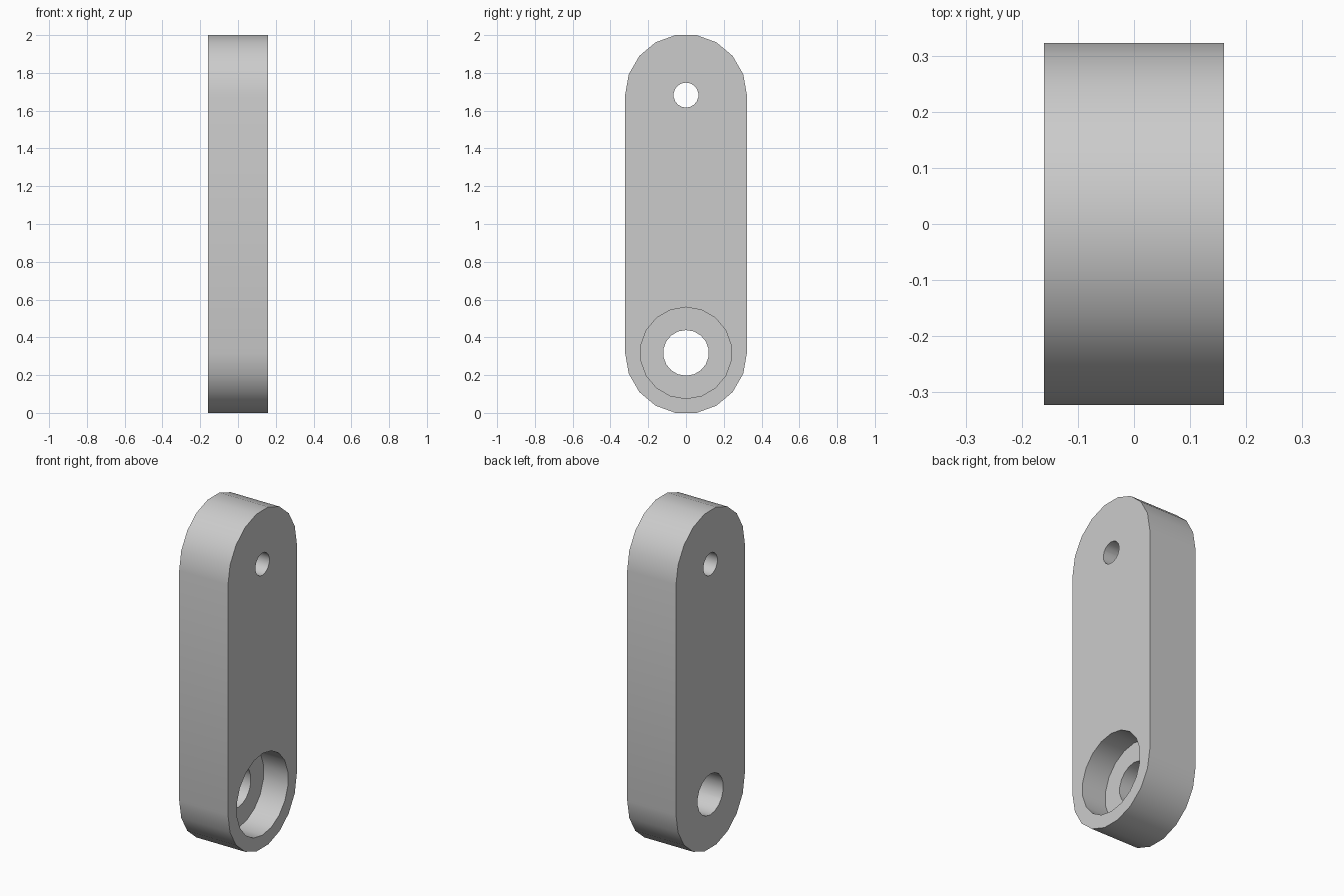
import bpy, bmesh
from math import sin, cos, radians

cube = bpy.data.objects.get("Cube")
if cube:
    bpy.data.objects.remove(cube, do_unlink=True)

RADIUS = 0.3225          # rounded end radius
HALF = 0.16              # half thickness
LOW, HIGH = 0.3176, 1.6824   # heights of the two hole centres
STEP = 20                # degrees per arc segment

grey = bpy.data.materials.new("plain grey")
grey.use_nodes = True
grey.diffuse_color = (0.6, 0.6, 0.6, 1)
grey.node_tree.nodes["Principled BSDF"].inputs["Base Color"].default_value = (0.6, 0.6, 0.6, 1)


def arc(radius, z, start, end):
    return [(radius * cos(radians(a)), z + radius * sin(radians(a)))
            for a in range(start, end, STEP)]


def prism(name, outline, x0, x1):
    """Extrude a (y, z) outline along x."""
    bm = bmesh.new()
    face = bm.faces.new([bm.verts.new((x0, y, z)) for y, z in outline])
    out = bmesh.ops.extrude_face_region(bm, geom=[face])
    moved = [v for v in out["geom"] if isinstance(v, bmesh.types.BMVert)]
    bmesh.ops.translate(bm, verts=moved, vec=(x1 - x0, 0, 0))
    bmesh.ops.recalc_face_normals(bm, faces=bm.faces)
    mesh = bpy.data.meshes.new(name)
    bm.to_mesh(mesh)
    bm.free()
    mesh.materials.append(grey)
    obj = bpy.data.objects.new(name, mesh)
    bpy.context.collection.objects.link(obj)
    return obj


# Link arm with two rounded ends
outline = arc(RADIUS, HIGH, 0, 181) + arc(RADIUS, LOW, 180, 361)
arm = prism("link_arm", outline, -HALF, HALF)

# Pin hole, pivot hole and the counterbore on the +x side
cuts = [("pin_hole_cutter", 0.066, HIGH, -0.3),
        ("pivot_hole_cutter", 0.121, LOW, -0.3),
        ("counterbore_cutter", 0.242, LOW, 0.0)]
cutters = []
for name, radius, z, x0 in cuts:
    cutter = prism(name, arc(radius, z, 90, 450), x0, 0.3)
    cutter.hide_render = True
    mod = arm.modifiers.new(name, 'BOOLEAN')
    mod.operation = 'DIFFERENCE'
    mod.solver = 'EXACT'
    mod.object = cutter
    cutters.append(cutter)

# Apply the cuts, remove the cutters, smooth the round walls
bpy.ops.object.select_all(action='DESELECT')
bpy.context.view_layer.objects.active = arm
arm.select_set(True)
for mod in list(arm.modifiers):
    bpy.ops.object.modifier_apply(modifier=mod.name)
for cutter in cutters:
    bpy.data.objects.remove(cutter, do_unlink=True)
bpy.ops.object.shade_smooth_by_angle(angle=radians(30))
